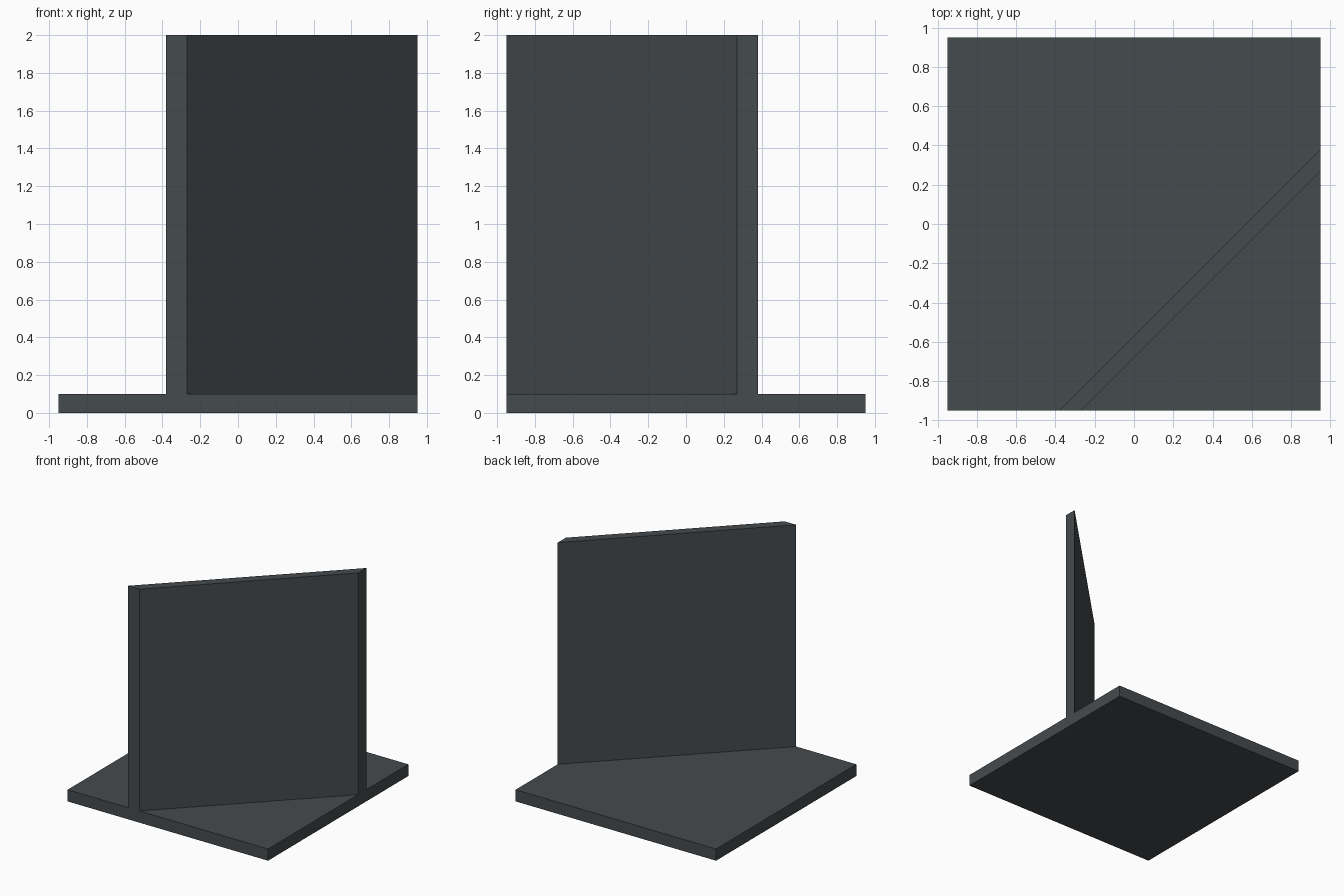
import bpy, bmesh

if "Cube" in bpy.data.objects:
    bpy.data.objects.remove(bpy.data.objects["Cube"])

slate = bpy.data.materials.new("dark slate grey")
slate.diffuse_color = (0.060, 0.070, 0.076, 1)
slate.use_nodes = True
slate.node_tree.nodes["Principled BSDF"].inputs["Base Color"].default_value = slate.diffuse_color


def prism(name, outline, z0, z1):
    """Extrude a flat outline (counter-clockwise) from z0 to z1."""
    bm = bmesh.new()
    face = bm.faces.new([bm.verts.new((x, y, z0)) for x, y in outline])
    ext = bmesh.ops.extrude_face_region(bm, geom=[face])
    top = [v for v in ext["geom"] if isinstance(v, bmesh.types.BMVert)]
    bmesh.ops.translate(bm, verts=top, vec=(0, 0, z1 - z0))
    bmesh.ops.recalc_face_normals(bm, faces=bm.faces)
    mesh = bpy.data.meshes.new(name)
    bm.to_mesh(mesh)
    bm.free()
    mesh.materials.append(slate)
    obj = bpy.data.objects.new(name, mesh)
    bpy.context.collection.objects.link(obj)
    return obj


H = 0.95            # half width of the base
T = 0.10            # base thickness
IN, OUT = 0.27, 0.38  # where the wall faces meet the base edges

# square floor plate
prism("base_plate", [(-H, -H), (H, -H), (H, H), (-H, H)], 0, T)

# diagonal wall, its ends cut flush with the front and right base edges
prism("diagonal_wall", [(-OUT, -H), (-IN, -H), (H, IN), (H, OUT)], T, 2.0)
